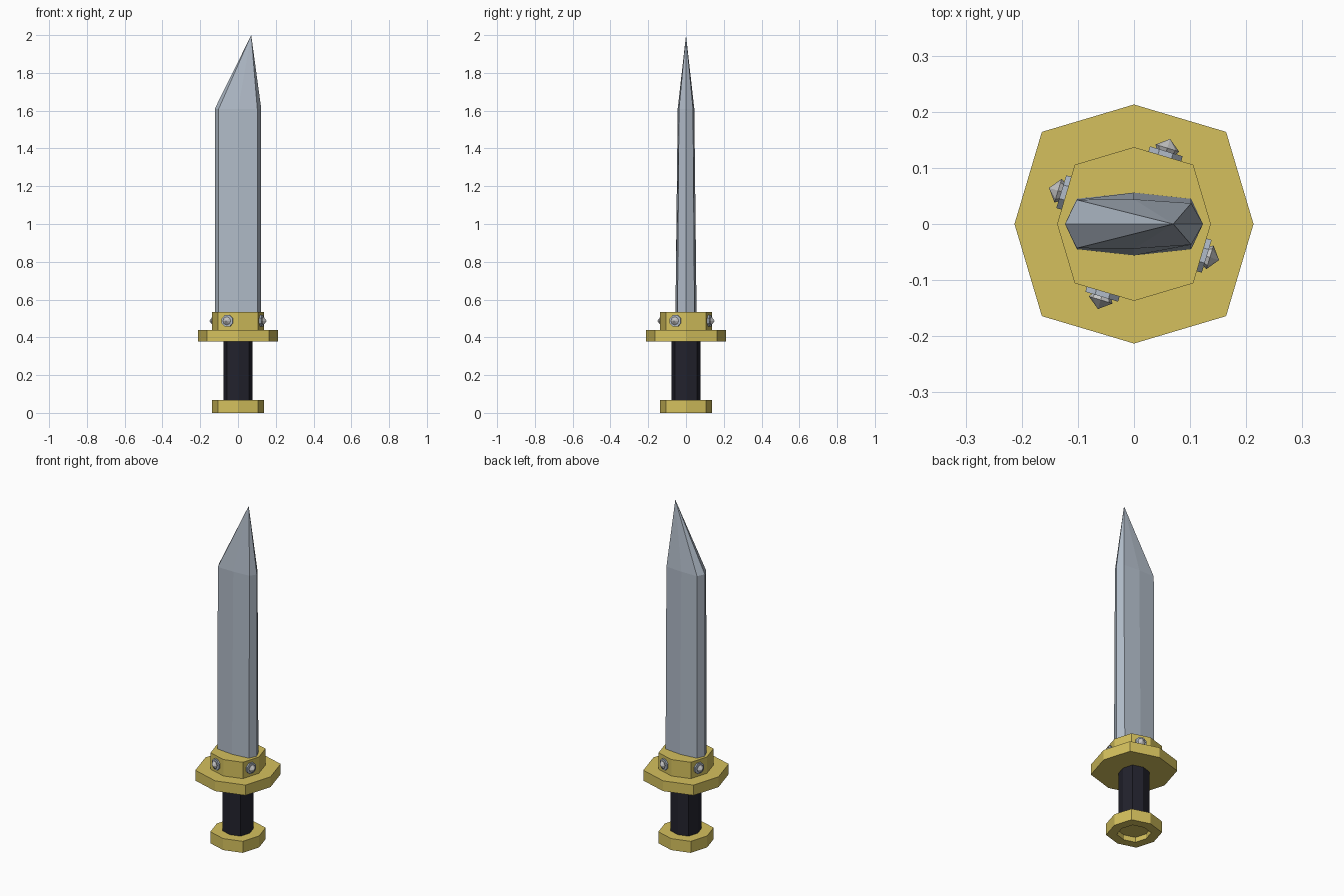
import bpy, bmesh, math
from mathutils import Matrix, Vector

if "Cube" in bpy.data.objects:
    bpy.data.objects.remove(bpy.data.objects["Cube"])


def material(name, rgb):
    m = bpy.data.materials.new(name)
    m.diffuse_color = (*rgb, 1)
    m.use_nodes = True
    m.node_tree.nodes["Principled BSDF"].inputs["Base Color"].default_value = m.diffuse_color
    return m


gold = material("gold", (0.66, 0.53, 0.11))
steel = material("blue steel", (0.44, 0.50, 0.58))
black = material("black leather", (0.016, 0.016, 0.026))
silver = material("silver", (0.55, 0.55, 0.55))


def finish(name, bm, mat):
    bmesh.ops.recalc_face_normals(bm, faces=bm.faces)
    me = bpy.data.meshes.new(name)
    bm.to_mesh(me)
    bm.free()
    me.materials.append(mat)
    ob = bpy.data.objects.new(name, me)
    bpy.context.collection.objects.link(ob)
    return ob


def octagon(r, z):
    # slightly squared octagon: corners on the diagonals stick out further
    pts = []
    for i in range(8):
        a = i * math.pi / 4
        d = r * (1.09 if i % 2 else 1.0)
        pts.append((d * math.cos(a), d * math.sin(a), z))
    return pts


def loft(name, rings, mat, tip=None):
    bm = bmesh.new()
    loops = [[bm.verts.new(p) for p in ring] for ring in rings]
    n = len(loops[0])
    for a, b in zip(loops, loops[1:]):
        for i in range(n):
            j = (i + 1) % n
            bm.faces.new((a[i], a[j], b[j], b[i]))
    bm.faces.new(loops[0][::-1])
    if tip:
        t = bm.verts.new(tip)
        for i in range(n):
            bm.faces.new((loops[-1][i], loops[-1][(i + 1) % n], t))
    else:
        bm.faces.new(loops[-1])
    return finish(name, bm, mat)


# Pommel with a recess underneath, grip, guard and collar
loft("pommel", [octagon(0.085, 0.03), octagon(0.085, 0), octagon(0.138, 0),
                octagon(0.138, 0.068)], gold)
loft("grip", [octagon(0.077, 0.06), octagon(0.077, 0.385)], black)
loft("guard", [octagon(0.213, 0.377), octagon(0.213, 0.438)], gold)
loft("collar", [octagon(0.137, 0.43), octagon(0.137, 0.535)], gold)


# Blade: flattened eight-sided section running to an off-centre tip
def section(z, back, mid, front):
    return [(0.123, 0, z), (0.102, front, z), (0, mid, z), (-0.102, back, z),
            (-0.123, 0, z), (-0.102, -back, z), (0, -mid, z), (0.102, -front, z)]


loft("blade", [section(0.52, 0.045, 0.056, 0.045),
               section(1.61, 0.043, 0.044, 0.037)], steel, tip=(0.07, 0, 2.0))

# Studs on every other collar face: a thin washer and a pointed stud
for k in range(4):
    ang = math.radians(253.1 + 90 * k)
    base = Vector((-0.055, -0.121, 0))
    base.rotate(Matrix.Rotation(math.pi / 2 * k, 3, 'Z'))
    base.z = 0.487
    place = (Matrix.Translation(base) @ Matrix.Rotation(ang, 4, 'Z')
             @ Matrix.Rotation(math.pi / 2, 4, 'Y'))
    washer = loft(f"washer_{k}", [
        [(0.033 * math.cos(a), 0.033 * math.sin(a), z)
         for a in [i * math.pi / 4 + math.pi / 8 for i in range(8)]]
        for z in (-0.002, 0.009)], steel)
    washer.matrix_world = place
    stud = loft(f"stud_{k}", [
        [(r * math.cos(i * math.pi / 4), r * math.sin(i * math.pi / 4), z)
         for i in range(8)] for r, z in ((0.016, 0.005), (0.022, 0.015))],
        silver, tip=(0, 0, 0.032))
    stud.matrix_world = place
